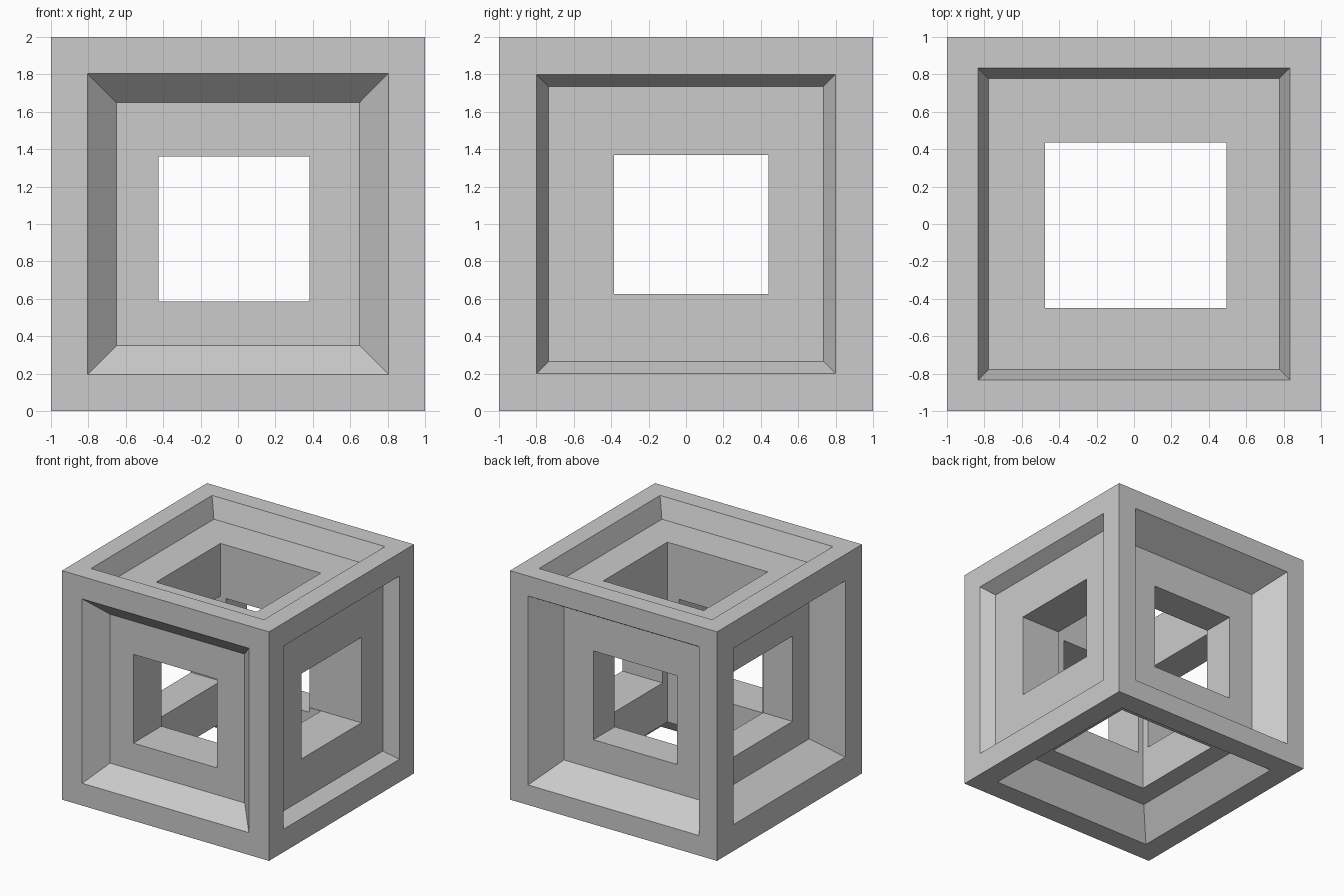
import bpy, bmesh, math
from mathutils import Matrix, Vector

if "Cube" in bpy.data.objects:
    bpy.data.objects.remove(bpy.data.objects["Cube"])


def add_mesh(name, bm):
    bmesh.ops.recalc_face_normals(bm, faces=bm.faces)
    me = bpy.data.meshes.new(name)
    bm.to_mesh(me)
    bm.free()
    ob = bpy.data.objects.new(name, me)
    bpy.context.collection.objects.link(ob)
    return ob


def box(name, lo, hi):
    lo, hi = Vector(lo), Vector(hi)
    bm = bmesh.new()
    bmesh.ops.create_cube(bm, size=1, matrix=Matrix.Translation((lo + hi) / 2)
                          @ Matrix.Diagonal((*(hi - lo), 1)))
    return add_mesh(name, bm)


def recess(name, normal, rim, floor, depth, over=0.05):
    # Tapered square pocket, extended slightly beyond the cube face
    mouth = rim + (rim - floor) / depth * over
    height = depth + over
    n = Vector(normal)
    turn = n.to_track_quat('Z', 'Y').to_matrix().to_4x4()
    mat = (Matrix.Translation(Vector((0, 0, 1)) + n * (1 - depth + height / 2))
           @ turn @ Matrix.Rotation(math.pi / 4, 4, 'Z'))
    bm = bmesh.new()
    bmesh.ops.create_cone(bm, cap_ends=True, segments=4, radius1=floor * math.sqrt(2),
                          radius2=mouth * math.sqrt(2), depth=height, matrix=mat)
    return add_mesh(name, bm)


def cut(target, cutter):
    cutter.hide_render = True
    mod = target.modifiers.new("cut", 'BOOLEAN')
    mod.operation = 'DIFFERENCE'
    mod.solver = 'EXACT'
    mod.object = cutter
    bpy.context.view_layer.objects.active = target
    bpy.ops.object.modifier_apply(modifier=mod.name)
    bpy.data.objects.remove(cutter)


# Solid cube body
body = box("hollow_cube_frame", (-1, -1, 0), (1, 1, 2))

# Stepped recess on each face: normal, rim half size, floor half size, depth
for name, normal, rim, floor, depth in [
    ("front_recess", (0, -1, 0), 0.805, 0.65, 0.163),
    ("back_recess", (0, 1, 0), 0.825, 0.668, 0.27),
    ("right_recess", (1, 0, 0), 0.80, 0.735, 0.116),
    ("left_recess", (-1, 0, 0), 0.77, 0.615, 0.24),
    ("top_recess", (0, 0, 1), 0.835, 0.777, 0.17),
    ("bottom_recess", (0, 0, -1), 0.805, 0.655, 0.26),
]:
    cut(body, recess(name, normal, rim, floor, depth))

# Three crossing square tunnels
cut(body, box("front_tunnel", (-0.425, -1.5, 0.585), (0.383, 1.5, 1.36)))
cut(body, box("side_tunnel", (-1.5, -0.385, 0.625), (1.5, 0.44, 1.37)))
cut(body, box("upright_tunnel", (-0.475, -0.45, -0.5), (0.495, 0.435, 2.5)))
